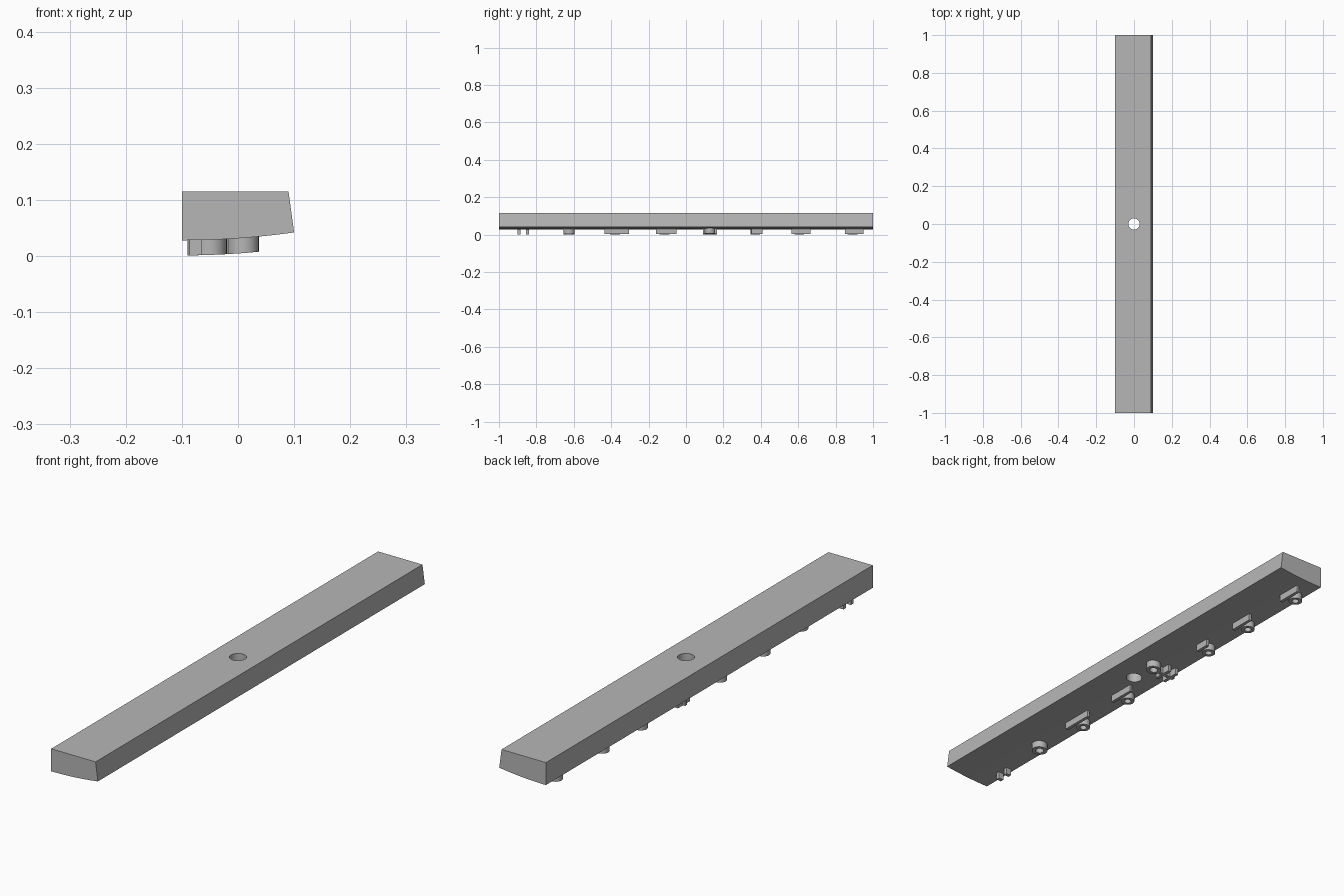
import bpy, bmesh, math

cube = bpy.data.objects.get("Cube")
if cube:
    bpy.data.objects.remove(cube, do_unlink=True)

# One plain grey for the whole model
grey = bpy.data.materials.new("plain grey")
grey.use_nodes = True
GREY = (0.47, 0.47, 0.47, 1)
grey.diffuse_color = GREY
grey.node_tree.nodes["Principled BSDF"].inputs["Base Color"].default_value = GREY

RELIEF = 0.027   # height of the raised details
SINK = 0.004     # how far they are set into the bar


def underside(x):
    """Height of the curved underside."""
    return 0.028 + 0.014 * ((x + 0.1) / 0.2) ** 2


def finish(name, bm):
    bmesh.ops.recalc_face_normals(bm, faces=bm.faces)
    mesh = bpy.data.meshes.new(name)
    bm.to_mesh(mesh)
    bm.free()
    obj = bpy.data.objects.new(name, mesh)
    bpy.context.collection.objects.link(obj)
    mesh.materials.append(grey)
    bpy.ops.object.select_all(action='DESELECT')
    obj.select_set(True)
    bpy.context.view_layer.objects.active = obj
    bpy.ops.object.shade_smooth_by_angle(angle=math.radians(30))
    return obj


def add_ring(bm, cx, cy, outer, inner, n=32):
    """Raised ring that follows the underside."""
    rows = []
    for r, drop in ((outer, -SINK), (outer, RELIEF), (inner, RELIEF), (inner, -SINK)):
        row = []
        for i in range(n):
            a = math.tau * i / n
            x, y = cx + r * math.cos(a), cy + r * math.sin(a)
            row.append(bm.verts.new((x, y, underside(x) - drop)))
        rows.append(row)
    for k in range(4):
        a, b = rows[k], rows[(k + 1) % 4]
        for i in range(n):
            j = (i + 1) % n
            bm.faces.new((a[i], a[j], b[j], b[i]))


def add_bar(bm, cx, cy, wx, wy):
    """Raised straight bar that follows the underside."""
    box = bmesh.ops.create_cube(bm, size=1)
    for v in box["verts"]:
        x = cx + v.co.x * wx
        drop = RELIEF if v.co.z < 0 else -SINK
        v.co = (x, cy + v.co.y * wy, underside(x) - drop)


# Main bar: end profile swept along y
STEPS = 16
profile = [(-0.1 + 0.2 * i / STEPS, underside(-0.1 + 0.2 * i / STEPS))
           for i in range(STEPS + 1)] + [(0.09, 0.115), (-0.1, 0.115)]
bm = bmesh.new()
end = bm.faces.new([bm.verts.new((x, -1, z)) for x, z in profile])
swept = bmesh.ops.extrude_face_region(bm, geom=[end])
for v in swept["geom"]:
    if isinstance(v, bmesh.types.BMVert):
        v.co.y = 1
body = finish("main_bar", bm)

# Round hole through the middle
bpy.ops.mesh.primitive_cylinder_add(vertices=48, radius=0.03, depth=0.5)
cutter = bpy.context.object
cutter.name = "hole_cutter"
cutter.hide_render = True
cutter.data.materials.append(grey)
cut = body.modifiers.new("centre_hole", 'BOOLEAN')
cut.operation = 'DIFFERENCE'
cut.solver = 'EXACT'
cut.object = cutter
bpy.ops.object.select_all(action='DESELECT')
body.select_set(True)
bpy.context.view_layer.objects.active = body
bpy.ops.object.modifier_apply(modifier=cut.name)
bpy.data.objects.remove(cutter, do_unlink=True)

# Bar and ring details along the underside: centre and length of each bar
for i, (y, length) in enumerate([(0.90, 0.10), (0.615, 0.10), (0.38, 0.06),
                                 (-0.105, 0.11), (-0.37, 0.13)]):
    bm = bmesh.new()
    add_bar(bm, -0.027, y, 0.012, length)
    add_ring(bm, -0.064, y - 0.01, 0.026, 0.013)
    finish("raised_bar_and_ring_%d" % (i + 1), bm)

# Single ring
bm = bmesh.new()
add_ring(bm, -0.05, -0.625, 0.03, 0.016)
finish("raised_ring", bm)

# Long detail across the bar: ring, stem and crossbars
bm = bmesh.new()
add_ring(bm, 0.009, 0.128, 0.028, 0.015)
add_bar(bm, -0.054, 0.128, 0.072, 0.013)
for x in (-0.04, -0.075):
    add_bar(bm, x, 0.128, 0.013, 0.075)
finish("raised_cross_detail", bm)

# Pair of small pegs
bm = bmesh.new()
for y in (-0.893, -0.848):
    add_bar(bm, -0.075, y, 0.022, 0.015)
finish("small_pegs", bm)
